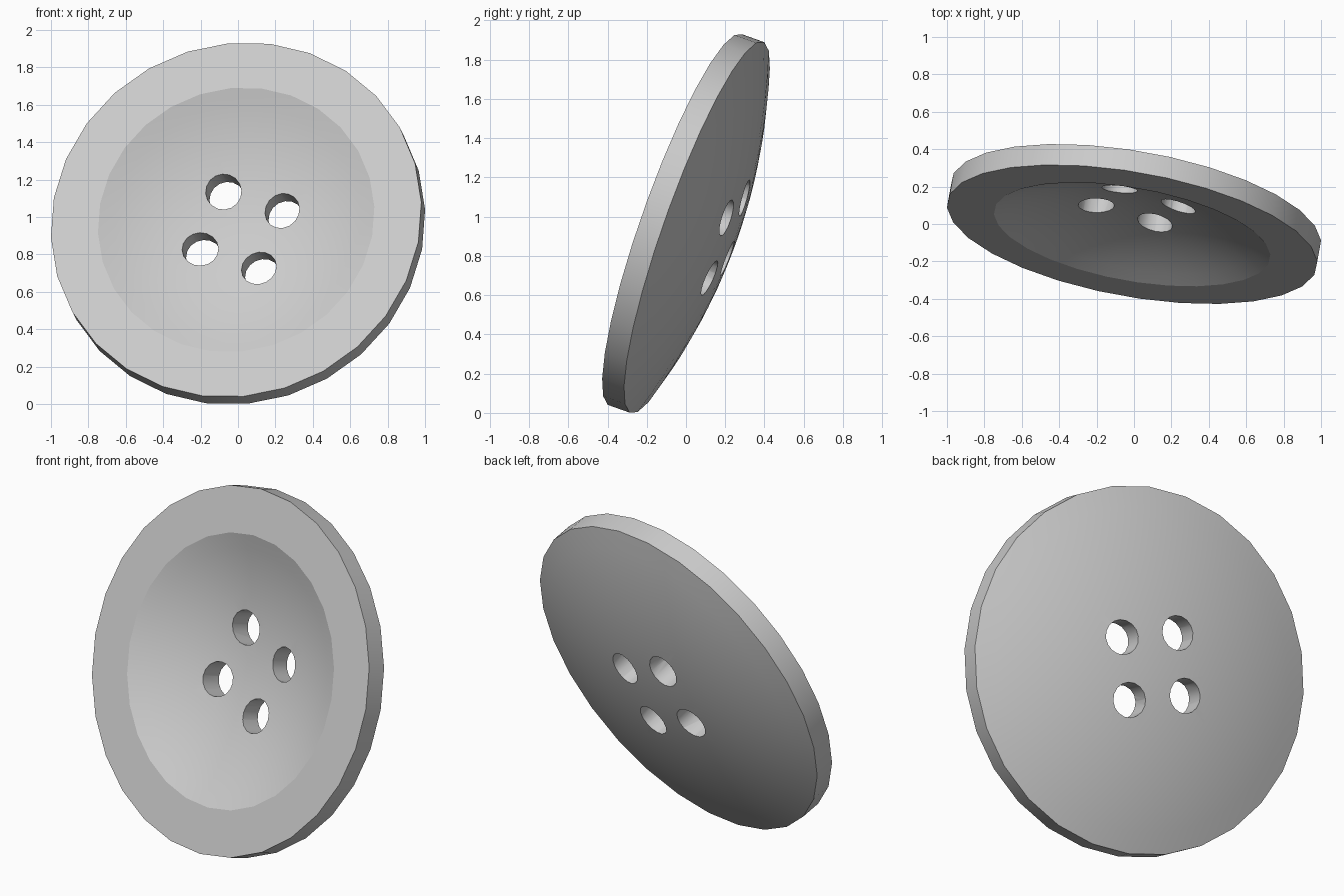
import bpy, bmesh, math
from mathutils import Vector, Matrix

if "Cube" in bpy.data.objects:
    bpy.data.objects.remove(bpy.data.objects["Cube"])

SIDES = 28
R, HALF = 1.005, 0.06          # disc radius, half rim thickness
DISH_R, DISH_D, DOME_D = 0.75, 0.187, 0.177

# tilted frame: local z is the front normal, local x runs towards the top rim vertex
n = Vector((-0.166, -0.929, 0.331)).normalized()
u = Vector((-0.04, 0.3435, 0.944))
u = (u - n * u.dot(n)).normalized()
w = n.cross(u)
frame = Matrix((u, w, n)).transposed().to_4x4()
frame.translation = (0, 0, 0.965)


def lathe(name, profile):
    """Revolve a profile of (radius, height) whose two ends lie on the axis."""
    bm = bmesh.new()
    rings = []
    for r, z in profile:
        count = SIDES if r > 1e-6 else 1
        rings.append([bm.verts.new((r * math.cos(2 * math.pi * i / SIDES),
                                    r * math.sin(2 * math.pi * i / SIDES), z))
                      for i in range(count)])
    for a, b in zip(rings, rings[1:]):
        for i in range(SIDES):
            j = (i + 1) % SIDES
            if len(a) == 1:
                bm.faces.new((a[0], b[i], b[j]))
            elif len(b) == 1:
                bm.faces.new((a[i], b[0], a[j]))
            else:
                bm.faces.new((a[i], b[i], b[j], a[j]))
    bmesh.ops.recalc_face_normals(bm, faces=bm.faces)
    mesh = bpy.data.meshes.new(name)
    bm.to_mesh(mesh)
    bm.free()
    obj = bpy.data.objects.new(name, mesh)
    bpy.context.collection.objects.link(obj)
    return obj


# button body: dished front, flat rim, straight side, domed back
STEPS = 9
dish = [(DISH_R * k / STEPS, HALF - DISH_D * (1 - (k / STEPS) ** 2))
        for k in range(STEPS + 1)]
dome = [(R * k / STEPS, -HALF - DOME_D * (1 - (k / STEPS) ** 2))
        for k in range(STEPS, -1, -1)]
button = lathe("button", dish + [(R, HALF)] + dome)

# four thread holes
bm = bmesh.new()
d = Vector((-0.095, 0.09, 0.205))
start = math.atan2(d.dot(w), d.dot(u))
for k in range(4):
    a = start + k * math.pi / 2
    bmesh.ops.create_cone(bm, cap_ends=True, segments=16, radius1=0.096,
                          radius2=0.096, depth=1.0,
                          matrix=Matrix.Translation((0.242 * math.cos(a),
                                                     0.242 * math.sin(a), 0)))
cut_mesh = bpy.data.meshes.new("hole_cutter")
bm.to_mesh(cut_mesh)
bm.free()
cutter = bpy.data.objects.new("hole_cutter", cut_mesh)
cutter.hide_render = True
bpy.context.collection.objects.link(cutter)

mod = button.modifiers.new("thread_holes", 'BOOLEAN')
mod.operation = 'DIFFERENCE'
mod.solver = 'EXACT'
mod.object = cutter
bpy.context.view_layer.objects.active = button
button.select_set(True)
bpy.ops.object.modifier_apply(modifier=mod.name)
bpy.data.objects.remove(cutter)

# tilt into place and shade
button.matrix_world = frame
bpy.ops.object.shade_smooth_by_angle(angle=math.radians(23.5))
